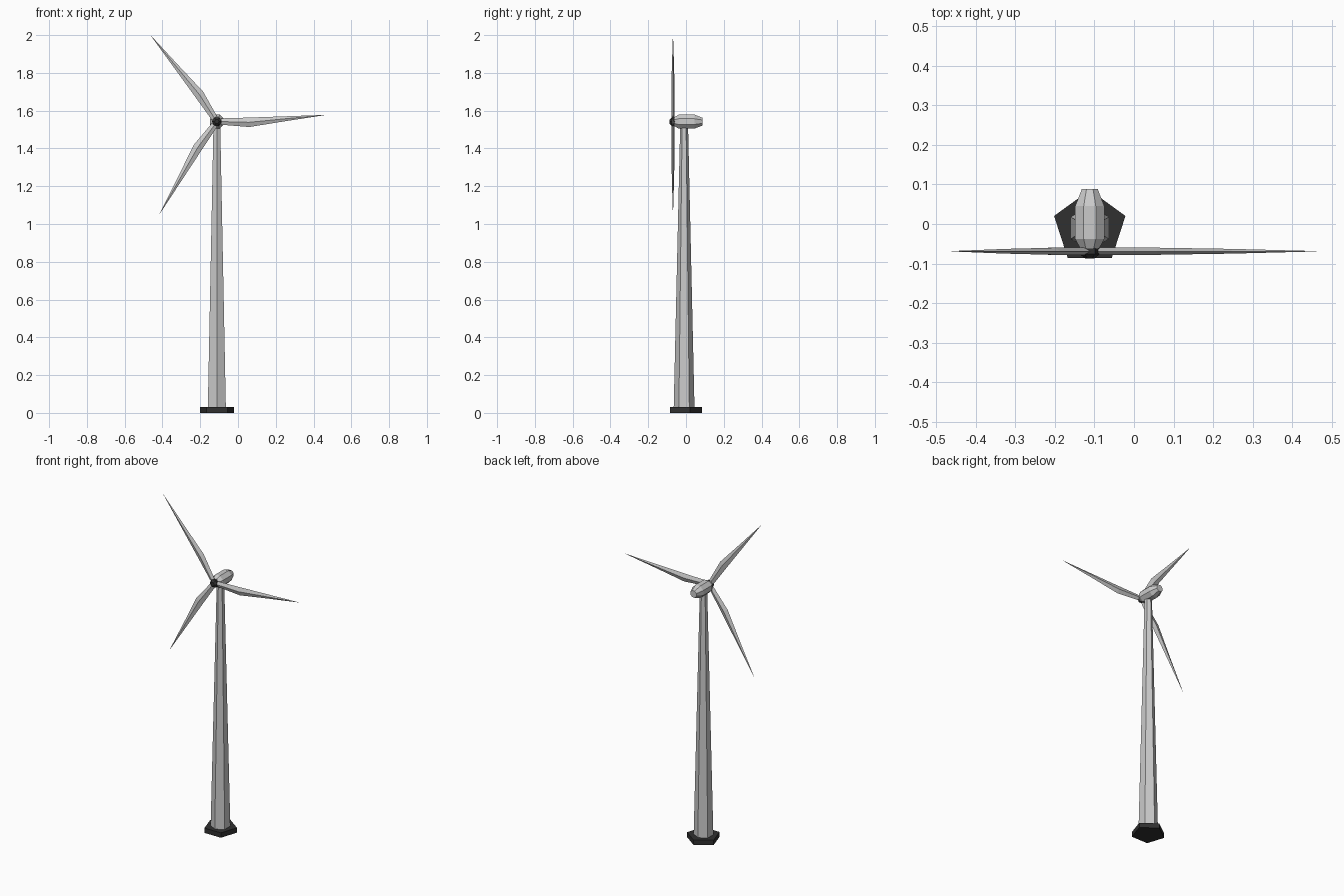
import bpy, math
from mathutils import Matrix

if "Cube" in bpy.data.objects:
    bpy.data.objects.remove(bpy.data.objects["Cube"])

CX, CY, HUB_Z = -0.112, -0.010, 1.542

dark = bpy.data.materials.new("dark_grey")
dark.diffuse_color = (0.03, 0.03, 0.03, 1)
dark.use_nodes = True
dark.node_tree.nodes["Principled BSDF"].inputs["Base Color"].default_value = dark.diffuse_color


def loft(name, rings, mat=None, matrix=None):
    """Skin a list of equal-sized rings, flat caps at both ends."""
    n = len(rings[0])
    verts = [p for ring in rings for p in ring]
    faces = [tuple(range(n))[::-1], tuple(range(len(verts) - n, len(verts)))]
    for r in range(len(rings) - 1):
        for i in range(n):
            j = (i + 1) % n
            faces.append((r * n + i, r * n + j, (r + 1) * n + j, (r + 1) * n + i))
    mesh = bpy.data.meshes.new(name)
    mesh.from_pydata(verts, [], faces)
    if matrix:
        mesh.transform(matrix)
    mesh.validate()
    obj = bpy.data.objects.new(name, mesh)
    bpy.context.collection.objects.link(obj)
    if mat:
        mesh.materials.append(mat)
    return obj


def ring(n, radius, h, start):
    return [(radius * math.cos(start + math.tau * i / n),
             radius * math.sin(start + math.tau * i / n), h) for i in range(n)]


# Pentagonal foundation
loft("foundation", [ring(5, 0.095, h, math.pi / 2) for h in (0, 0.03)], dark,
     Matrix.Translation((CX, -0.009, 0)))

# Tapered hexagonal tower
loft("tower", [ring(6, 0.055, 0.03, math.pi / 2), ring(6, 0.021, 1.515, math.pi / 2)],
     None, Matrix.Translation((CX, CY, 0)))

# Octagonal nacelle and hub lie along the y axis
along_y = Matrix.Translation((CX, 0, HUB_Z)) @ Matrix.Rotation(math.pi / 2, 4, 'X')
nacelle = [(-0.088, 0.022), (-0.045, 0.040), (0.038, 0.040), (0.062, 0.026)]
loft("nacelle", [ring(8, r, h, math.pi / 8) for h, r in nacelle], None, along_y)
hub = [(0.056, 0.026), (0.076, 0.026), (0.087, 0.012)]
loft("hub", [ring(6, r, h, 0) for h, r in hub], dark, along_y)

# Three blades: (distance, leading edge, trailing edge, half thickness)
sections = [(0.022, 0.016, -0.018, 0.009), (0.17, 0.011, -0.039, 0.009),
            (0.36, 0.006, -0.020, 0.006), (0.575, 0.0005, -0.0005, 0.0005)]
blade = [[(s, 0, a), (s, -t, (a + b) / 2), (s, 0, b), (s, t, (a + b) / 2)]
         for s, a, b, t in sections]
for k, angle in enumerate((3.5, 127.5, 238.2)):
    loft(f"blade_{k + 1}", blade, None,
         Matrix.Translation((CX, -0.069, HUB_Z)) @ Matrix.Rotation(-math.radians(angle), 4, 'Y'))

# Consistent outward normals
import bmesh
for obj in bpy.context.collection.objects:
    bm = bmesh.new()
    bm.from_mesh(obj.data)
    bmesh.ops.recalc_face_normals(bm, faces=bm.faces)
    bm.to_mesh(obj.data)
    bm.free()
